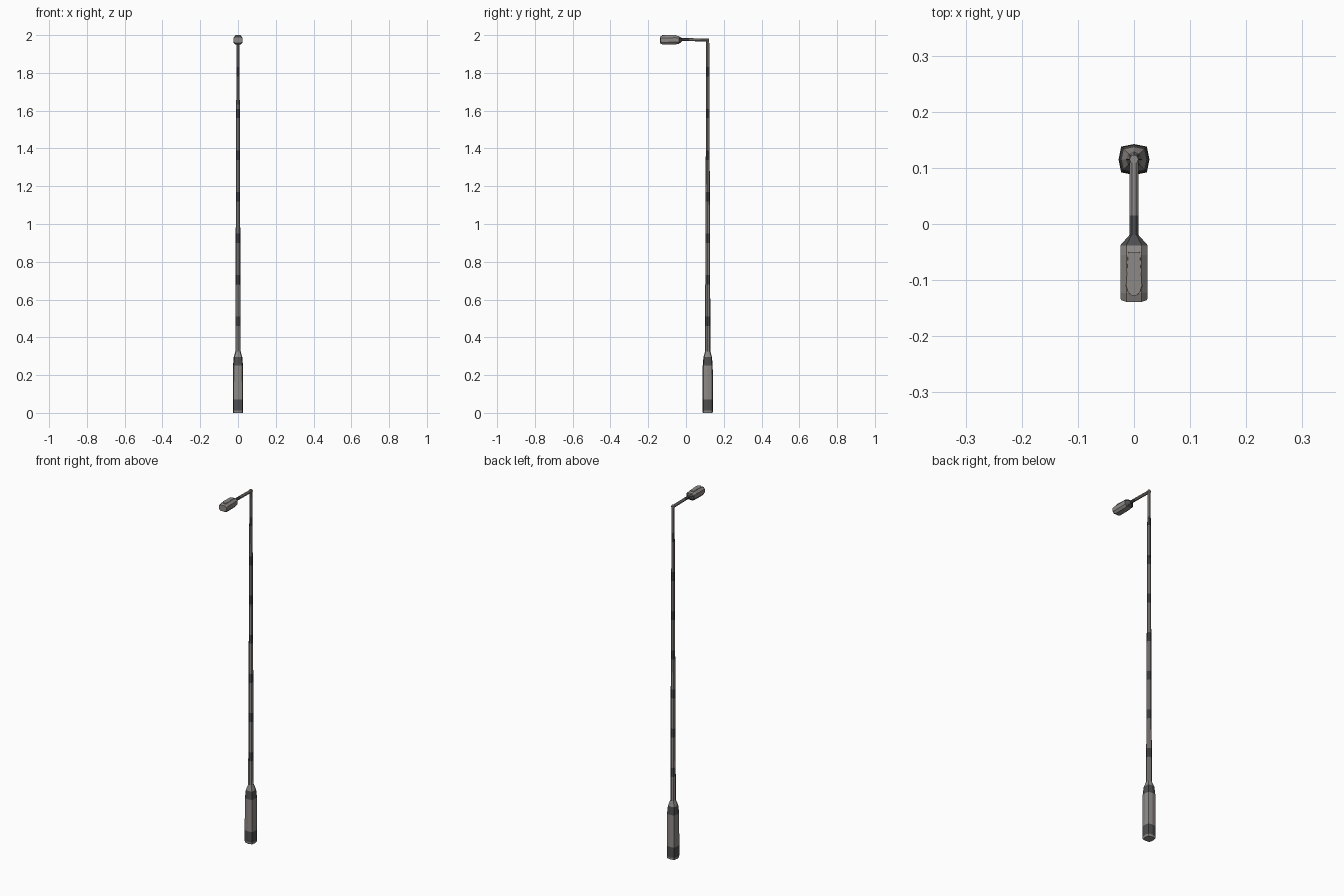
import bpy, bmesh, math

if "Cube" in bpy.data.objects:
    bpy.data.objects.remove(bpy.data.objects["Cube"])

def material(name, c):
    m = bpy.data.materials.new(name)
    m.diffuse_color = (*c, 1)
    m.use_nodes = True
    m.node_tree.nodes["Principled BSDF"].inputs["Base Color"].default_value = m.diffuse_color
    return m

LIGHT = material("warm grey metal", (0.27, 0.25, 0.24))
DARK = material("dark grey metal", (0.075, 0.075, 0.075))

def loft(name, rings, dark_segments=()):
    """Skin a list of equal-length point rings; the listed segments are dark."""
    me = bpy.data.meshes.new(name)
    me.materials.append(LIGHT)
    me.materials.append(DARK)
    bm = bmesh.new()
    vr = [[bm.verts.new(p) for p in r] for r in rings]
    n = len(rings[0])
    last = len(rings) - 2
    for s, (a, b) in enumerate(zip(vr, vr[1:])):
        for i in range(n):
            f = bm.faces.new((a[i], a[(i + 1) % n], b[(i + 1) % n], b[i]))
            f.material_index = int(s in dark_segments)
    for ring, s in ((vr[0], 0), (vr[-1], last)):
        bm.faces.new(ring).material_index = int(s in dark_segments)
    bmesh.ops.recalc_face_normals(bm, faces=bm.faces)
    bm.to_mesh(me)
    bm.free()
    ob = bpy.data.objects.new(name, me)
    bpy.context.collection.objects.link(ob)
    return ob

PY = 0.115  # pole axis

def ring_z(z, r, square=1.0):
    pts = []
    for i in range(8):
        a = i * math.pi / 4
        k = r * (square if i % 2 else 1)
        pts.append((k * math.cos(a), PY + k * math.sin(a), z))
    return pts

# base housing with dark foot and collar
base = [(0, .026), (.012, .0275), (.07, .0275), (.25, .0265), (.295, .0225), (.325, .0145)]
loft("base_housing", [ring_z(z, r, 1.18 if z < .3 else 1) for z, r in base], (1, 3))

# tapered pole with evenly spaced dark bands
def pole_r(z):
    return 0.0145 - 0.0065 * (z - 0.32) / 1.66

zs = [0.32]
for i in range(7):
    zs += [0.46 + 0.22 * i, 0.51 + 0.22 * i]
zs.append(1.982)
loft("pole", [ring_z(z, pole_r(z)) for z in zs], range(1, 15, 2))

# horizontal arm with dark end sleeve
def ring_y(y, r, z):
    return [(r * math.cos(i * math.pi / 4 + math.pi / 8), y,
             z + r * math.sin(i * math.pi / 4 + math.pi / 8)) for i in range(8)]

loft("arm", [ring_y(.12, .0085, 1.974), ring_y(.015, .0085, 1.976),
             ring_y(-.03, .0085, 1.976)], (1,))

# lamp head: eight-sided sections, dark neck, raised cover on top
def head_ring(y, w, hi, lo, bow=0.0):
    m, q = (hi + lo) / 2, (hi - lo) / 4
    half = [(.55 * w, hi), (w, m + q), (w, m - q), (.6 * w, lo)]
    pts = half + [(-x, z) for x, z in reversed(half)]
    return [(x, y - bow * (1 - abs(x) / .025), z) for x, z in pts]

loft("lamp_head", [
    head_ring(-.020, .0085, 1.984, 1.967),
    head_ring(-.038, .0245, 1.994, 1.954),
    head_ring(-.055, .0245, 1.998, 1.951),
    head_ring(-.122, .0245, 1.997, 1.950, .003),
    head_ring(-.135, .0235, 1.991, 1.957, .008)], (0,))

# raised cover with rounded front
outline = [(.012, -.05), (.0165, -.110), (.012, -.122), (.005, -.127)]
outline += [(-x, y) for x, y in reversed(outline)]
loft("head_cover", [[(x * .95, y, 1.992) for x, y in outline],
                    [(x * .85, y, 2.0) for x, y in outline]])
